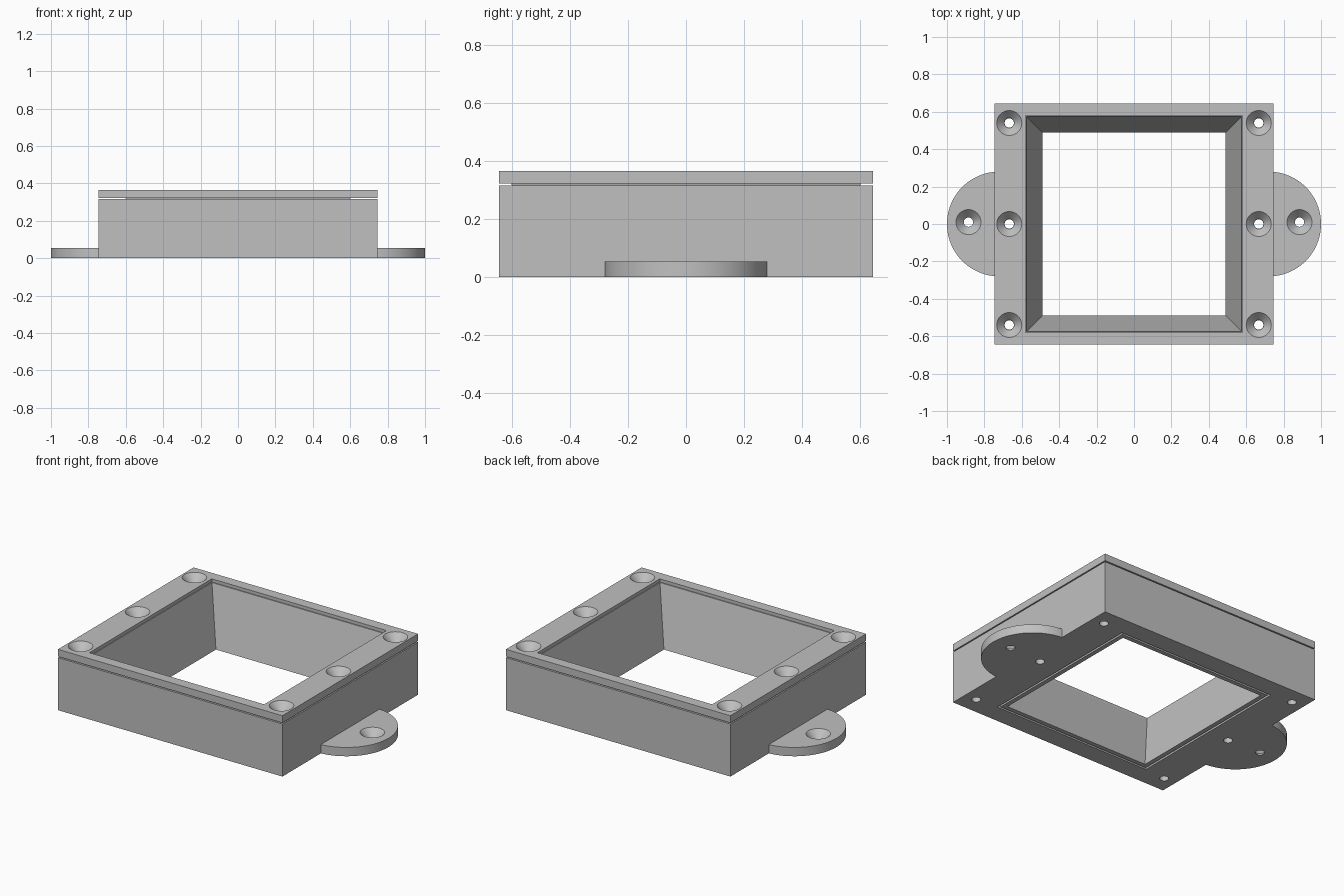
import bpy, bmesh
from math import cos, sin, pi, sqrt

default = bpy.data.objects.get("Cube")
if default:
    bpy.data.objects.remove(default, do_unlink=True)

grey = bpy.data.materials.new("light_grey")
grey.use_nodes = True
colour = (0.53, 0.53, 0.53, 1)
grey.diffuse_color = colour
grey.node_tree.nodes["Principled BSDF"].inputs["Base Color"].default_value = colour


def loft(name, sections, sides=4, centre=(0, 0)):
    """Solid through stacked sections (half width, half depth, height)."""
    bm = bmesh.new()
    square = sides == 4
    grow, turn = (sqrt(2), pi / 4) if square else (1, 0)
    rings = []
    for rx, ry, z in sections:
        angles = [turn + 2 * pi * i / sides for i in range(sides)]
        rings.append([bm.verts.new((centre[0] + grow * rx * cos(a),
                                    centre[1] + grow * ry * sin(a), z)) for a in angles])
    bm.faces.new(rings[0])
    bm.faces.new(rings[-1])
    for low, high in zip(rings, rings[1:]):
        for i in range(sides):
            j = (i + 1) % sides
            bm.faces.new((low[i], low[j], high[j], high[i]))
    bmesh.ops.recalc_face_normals(bm, faces=bm.faces)
    mesh = bpy.data.meshes.new(name)
    bm.to_mesh(mesh)
    bm.free()
    mesh.materials.append(grey)
    obj = bpy.data.objects.new(name, mesh)
    bpy.context.collection.objects.link(obj)
    return obj


def combine(obj, tool, operation="DIFFERENCE"):
    """Apply a boolean and discard the tool."""
    bpy.context.view_layer.objects.active = obj
    mod = obj.modifiers.new("combine", "BOOLEAN")
    mod.operation, mod.solver, mod.object = operation, "EXACT", tool
    bpy.ops.object.modifier_apply(modifier=mod.name)
    bpy.data.objects.remove(tool, do_unlink=True)


def screw_hole(obj, x, y, top, depth=0.045):
    """Through hole with a conical countersink."""
    radii = [(0.025, -0.1), (0.025, top - depth), (0.067, top), (0.067, top + 0.05)]
    combine(obj, loft("hole_cutter", [(r, r, z) for r, z in radii], 40, (x, y)))


WIDTH, DEPTH = 0.745, 0.643
BASE_TOP, LID_BOTTOM, LID_TOP, TAB_TOP = 0.315, 0.322, 0.365, 0.053
FUNNEL_TOP = 0.345

# Base block with rounded mounting tabs and a tapered opening
base = loft("base_frame", [(WIDTH, DEPTH, 0), (WIDTH, DEPTH, BASE_TOP)])
for side in (-1, 1):
    tab = loft("tab", [(0.28, 0.28, 0), (0.28, 0.28, TAB_TOP)], 96, (side * 0.72, 0))
    combine(base, tab, "UNION")
combine(base, loft("opening_cutter", [(0.515, 0.515, -0.05), (0.625, 0.625, 0.4)]))

# Lid frame with a rebate underneath that holds the funnel rim
lid = loft("lid_frame", [(WIDTH, DEPTH, LID_BOTTOM), (WIDTH, DEPTH, LID_TOP)])
combine(lid, loft("lid_cutter", [(0.58, 0.58, 0.2), (0.58, 0.58, 0.5)]))
combine(lid, loft("rebate_cutter", [(0.61, 0.61, 0.2), (0.61, 0.61, FUNNEL_TOP + 0.001)]))

# Tapered square funnel lining the opening
funnel = loft("funnel", [(0.515, 0.515, 0), (0.607, 0.607, FUNNEL_TOP)])
slope = (0.576 - 0.488) / FUNNEL_TOP
inner = [(0.488 + slope * z, 0.488 + slope * z, z) for z in (-0.05, FUNNEL_TOP + 0.05)]
combine(funnel, loft("funnel_cutter", inner))

# Countersunk screw holes through the lid and base, and in the tabs
for side in (-1, 1):
    for y in (-0.54, 0, 0.54):
        screw_hole(lid, side * 0.667, y, LID_TOP)
        screw_hole(base, side * 0.667, y, LID_TOP)
    screw_hole(base, side * 0.885, 0.01, TAB_TOP)

# Smooth round surfaces, crisp edges
for obj in (base, lid, funnel):
    bpy.ops.object.select_all(action="DESELECT")
    obj.select_set(True)
    bpy.context.view_layer.objects.active = obj
    bpy.ops.object.shade_smooth_by_angle(angle=pi / 6)
